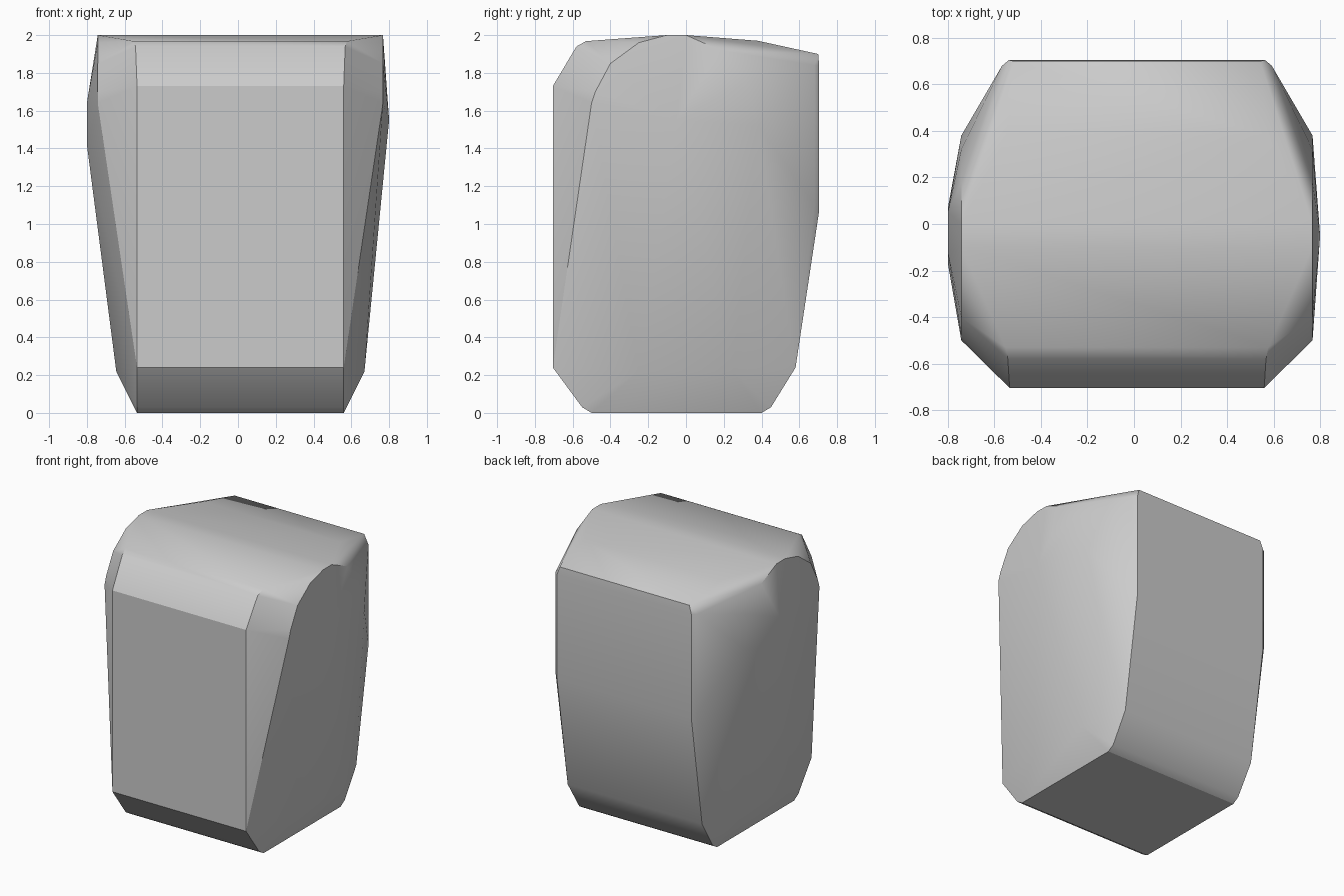
import bpy, bmesh, math

cube = bpy.data.objects.get("Cube")
if cube:
    bpy.data.objects.remove(cube, do_unlink=True)

# Plain stone grey
grey = bpy.data.materials.new("stone_grey")
colour = (0.6, 0.6, 0.6, 1.0)
grey.use_nodes = True
grey.diffuse_color = colour
grey.node_tree.nodes["Principled BSDF"].inputs["Base Color"].default_value = colour

CENTRE_X = 0.0125

# Front-to-back profile: (half width, y, z)
profile = [
    (0.547, -0.50, 0.0), (0.547, -0.55, 0.03), (0.547, -0.705, 0.24),
    (0.547, -0.705, 1.73), (0.555, -0.58, 1.94), (0.565, -0.53, 1.968),
    (0.56, 0.38, 1.97), (0.53, 0.70, 1.90), (0.55, 0.705, 1.84),
    (0.55, 0.705, 1.07), (0.58, 0.68, 1.84), (0.58, 0.68, 1.10),
    (0.55, 0.58, 0.24), (0.547, 0.45, 0.03), (0.547, 0.40, 0.0),
]

# Rim of each bulging side panel
rim = [
    (0.755, -0.50, 1.64), (0.755, -0.48, 1.70), (0.755, -0.40, 1.85),
    (0.755, -0.25, 1.96), (0.755, -0.10, 2.0), (0.755, 0.0, 2.0),
    (0.755, 0.18, 1.92), (0.755, 0.32, 1.75), (0.755, 0.38, 1.52),
    (0.657, -0.25, 0.22), (0.657, 0.25, 0.22),
]

# Outermost bulge, a little different on each side
bulge = [(0.80, -0.05, 1.55), (-0.80, -0.17, 1.42), (-0.80, 0.07, 1.42),
         (-0.80, -0.12, 1.64), (-0.80, 0.05, 1.64)]

# Stretch a skin over all the corner points
bm = bmesh.new()
for half, y, z in profile + rim:
    for side in (-1, 1):
        bm.verts.new((CENTRE_X + side * half, y, z))
for point in bulge:
    bm.verts.new(point)
hull = bmesh.ops.convex_hull(bm, input=bm.verts[:])
loose = [v for v in bm.verts if not v.link_faces]
bmesh.ops.delete(bm, geom=loose, context="VERTS")
bmesh.ops.dissolve_limit(bm, angle_limit=math.radians(1), verts=bm.verts[:], edges=bm.edges[:])
bmesh.ops.recalc_face_normals(bm, faces=bm.faces[:])

mesh = bpy.data.meshes.new("stone_block")
bm.to_mesh(mesh)
bm.free()
mesh.materials.append(grey)
block = bpy.data.objects.new("stone_block", mesh)
bpy.context.scene.collection.objects.link(block)

# Soft facets with crisp main edges
bpy.ops.object.select_all(action="DESELECT")
block.select_set(True)
bpy.context.view_layer.objects.active = block
bpy.ops.object.shade_smooth_by_angle(angle=math.radians(30))
